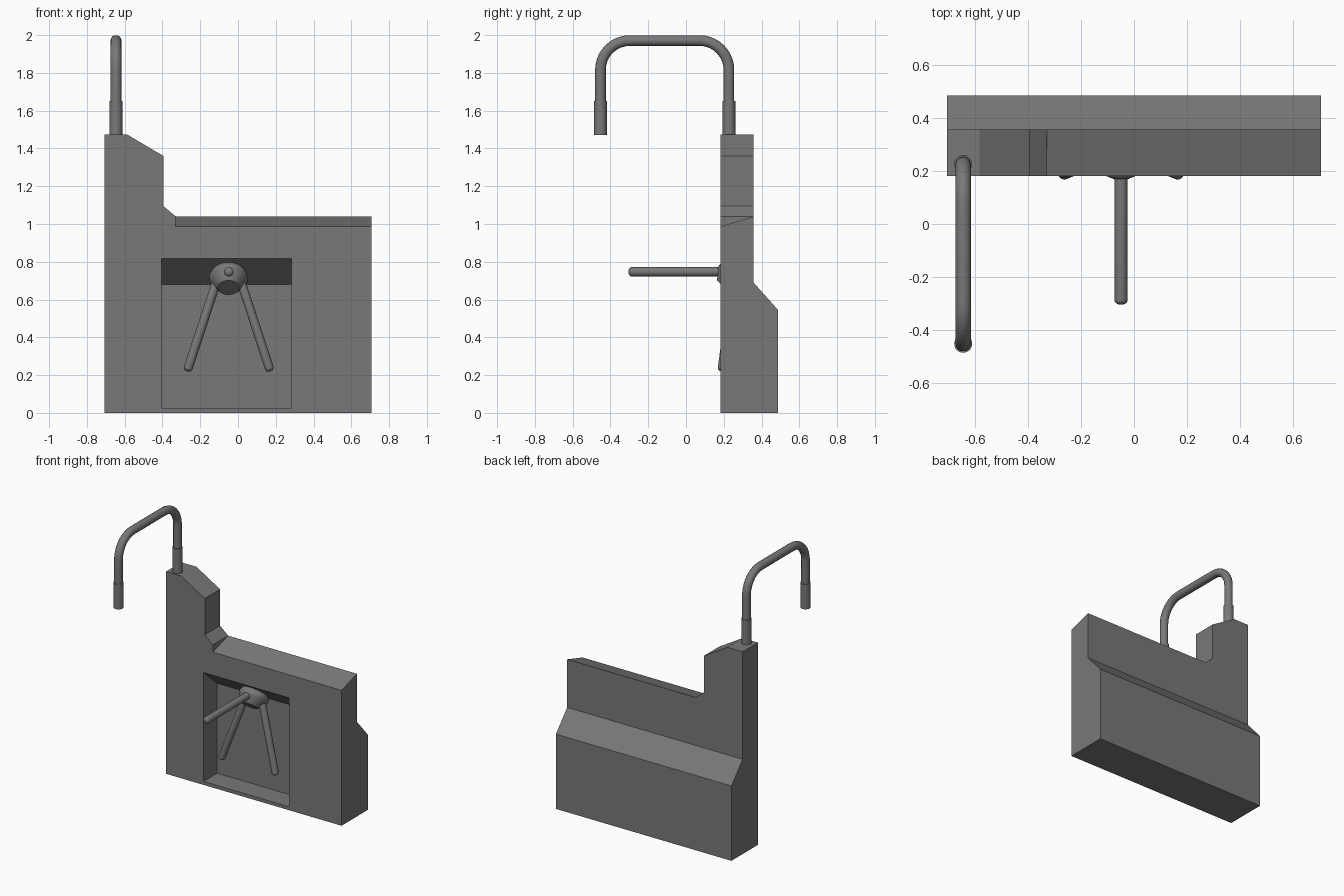
import bpy, bmesh, math
from mathutils import Vector

if "Cube" in bpy.data.objects:
    bpy.data.objects.remove(bpy.data.objects["Cube"])

dark_grey = bpy.data.materials.new("dark_grey")
dark_grey.diffuse_color = (0.19, 0.19, 0.19, 1)
dark_grey.use_nodes = True
dark_grey.node_tree.nodes["Principled BSDF"].inputs["Base Color"].default_value = dark_grey.diffuse_color


def make_object(name, bm):
    bmesh.ops.recalc_face_normals(bm, faces=bm.faces)
    mesh = bpy.data.meshes.new(name)
    bm.to_mesh(mesh)
    bm.free()
    mesh.materials.append(dark_grey)
    obj = bpy.data.objects.new(name, mesh)
    bpy.context.collection.objects.link(obj)
    return obj


def smooth(obj, angle=35):
    bpy.ops.object.select_all(action='DESELECT')
    obj.select_set(True)
    bpy.context.view_layer.objects.active = obj
    bpy.ops.object.shade_smooth_by_angle(angle=math.radians(angle))


def prism(name, outline, axis, start, end):
    """Extrude an (x, z) outline along y, or a (y, z) outline along x."""
    bm = bmesh.new()
    place = (lambda p: (p[0], start, p[1])) if axis == 'Y' else (lambda p: (start, p[0], p[1]))
    face = bm.faces.new([bm.verts.new(place(p)) for p in outline])
    out = bmesh.ops.extrude_face_region(bm, geom=[face])
    d = end - start
    bmesh.ops.translate(bm, vec=(0, d, 0) if axis == 'Y' else (d, 0, 0),
                        verts=[v for v in out['geom'] if isinstance(v, bmesh.types.BMVert)])
    return make_object(name, bm)


def cut(target, cutter):
    cutter.hide_render = True
    mod = target.modifiers.new("cut", 'BOOLEAN')
    mod.operation, mod.solver, mod.object = 'DIFFERENCE', 'EXACT', cutter
    bpy.context.view_layer.objects.active = target
    bpy.ops.object.modifier_apply(modifier=mod.name)
    bpy.data.objects.remove(cutter)


def lathe(name, profile, origin, direction, steps=32):
    """Spin a (radius, height) profile around an axis."""
    bm = bmesh.new()
    verts = [bm.verts.new((r, 0, h)) for r, h in profile]
    edges = [bm.edges.new(pair) for pair in zip(verts, verts[1:])]
    bmesh.ops.spin(bm, geom=verts + edges, cent=(0, 0, 0), axis=(0, 0, 1),
                   angle=math.tau, steps=steps)
    bmesh.ops.remove_doubles(bm, verts=bm.verts, dist=1e-5)
    obj = make_object(name, bm)
    obj.rotation_mode = 'QUATERNION'
    obj.rotation_quaternion = Vector(direction).to_track_quat('Z', 'Y')
    obj.location = origin
    smooth(obj)
    return obj


def rod(name, start, tip, radius):
    """Round bar with a domed tip."""
    d = Vector(tip) - Vector(start)
    dome = [(radius * math.cos(a), d.length + radius * 0.7 * math.sin(a))
            for a in (math.pi / 2 * i / 5 for i in range(5))]
    return lathe(name, [(0, 0), (radius, 0)] + dome + [(0, d.length + radius * 0.7)],
                 start, d, 24)


# Cabinet: front outline extruded through the full depth
cabinet = prism("cabinet", [(-0.707, 0), (0.707, 0), (0.707, 1.04), (-0.33, 1.04),
                            (-0.395, 1.095), (-0.395, 1.36), (-0.585, 1.473),
                            (-0.707, 1.473)], 'Y', 0.182, 0.487)
# Thin upper half with sloped shoulder at the back
cut(cabinet, prism("back_cutter", [(0.358, 0.69), (0.358, 1.7), (0.7, 1.7), (0.7, 0.305),
                                   (0.487, 0.545)], 'X', -1, 1))
# Top ledge tilted down to the front
cut(cabinet, prism("ledge_cutter", [(0.095, 0.96), (0.372, 1.044), (0.372, 1.3),
                                    (0.095, 1.3)], 'X', -0.33, 1))
# Recess with a slanted ceiling
cut(cabinet, prism("recess_cutter", [(0.08, 0.025), (0.339, 0.025), (0.339, 0.68),
                                     (0.182, 0.818), (0.08, 0.907)], 'X', -0.406, 0.283))

# Tripod hub on the slanted ceiling
lathe("hub", [(0, -0.01), (0.085, -0.01), (0.098, 0.012), (0.104, 0.03), (0.101, 0.045),
              (0.057, 0.1), (0, 0.1)], (-0.05, 0.274, 0.737), (0, -0.67, -0.74))

# Three arms
rod("barrier_arm", (-0.049, 0.26, 0.747), (-0.049, -0.288, 0.747), 0.025)
for side, label in ((-1, "left"), (1, "right")):
    rod("hanging_arm_" + label, (-0.049 + side * 0.06, 0.255, 0.71),
        (-0.049 + side * 0.215, 0.192, 0.236), 0.024)

# Bent tube on top of the post
POST_X, FRONT_Y, BACK_Y, TOP_Z, BEND = -0.646, -0.453, 0.227, 1.971, 0.155
path = [(BACK_Y, 1.47)]
for cy, a0 in ((BACK_Y - BEND, 0), (FRONT_Y + BEND, 90)):
    for i in range(11):
        a = math.radians(a0 + 9 * i)
        path.append((cy + BEND * math.cos(a), TOP_Z - BEND + BEND * math.sin(a)))
path.append((FRONT_Y, 1.48))
curve = bpy.data.curves.new("arch_tube", 'CURVE')
curve.dimensions = '3D'
curve.bevel_depth, curve.bevel_resolution, curve.use_fill_caps = 0.029, 5, True
curve.materials.append(dark_grey)
spline = curve.splines.new('POLY')
spline.points.add(len(path) - 1)
for point, (y, z) in zip(spline.points, path):
    point.co = (POST_X, y, z, 1)
tube = bpy.data.objects.new("arch_tube", curve)
bpy.context.collection.objects.link(tube)
bpy.ops.object.select_all(action='DESELECT')
tube.select_set(True)
bpy.context.view_layer.objects.active = tube
bpy.ops.object.convert(target='MESH')
smooth(bpy.context.view_layer.objects.active)

# Sleeves at both tube ends
for y, label in ((FRONT_Y, "reader"), (BACK_Y, "base")):
    lathe(label + "_sleeve", [(0, 0), (0.034, 0), (0.034, 0.18), (0, 0.18)],
          (POST_X, y, 1.472), (0, 0, 1))
